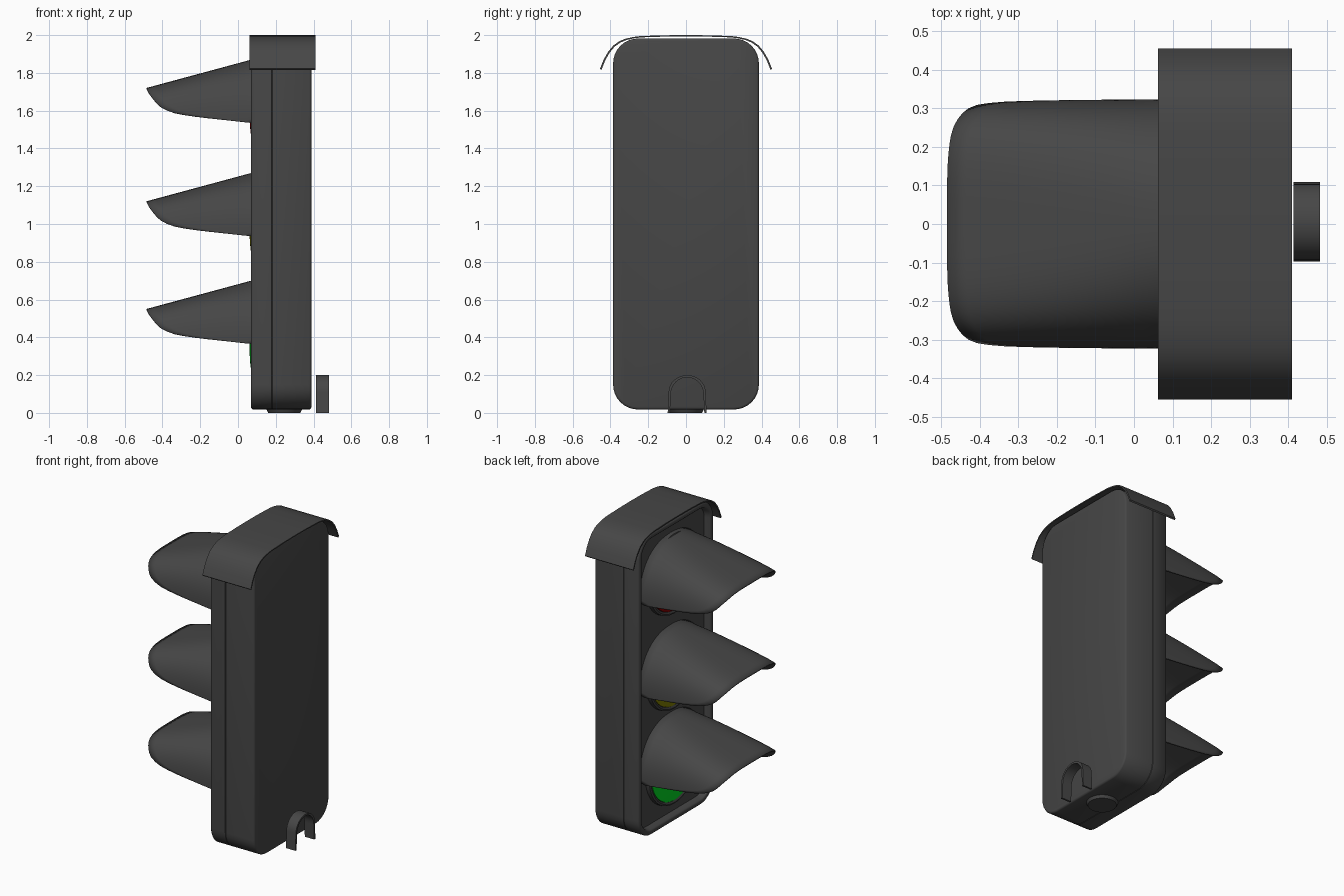
import bpy, bmesh, math
from mathutils import Matrix

if "Cube" in bpy.data.objects:
    bpy.data.objects.remove(bpy.data.objects["Cube"])


def material(name, rgb):
    m = bpy.data.materials.new(name)
    m.diffuse_color = (*rgb, 1)
    m.use_nodes = True
    m.node_tree.nodes["Principled BSDF"].inputs["Base Color"].default_value = m.diffuse_color
    return m


GREY = material("dark_grey", (0.062, 0.062, 0.062))
RED = material("dim_red", (0.22, 0.0, 0.0))
YELLOW = material("dim_yellow", (0.21, 0.2, 0.0))
GREEN = material("bright_green", (0.0, 0.65, 0.015))


def finish(name, bm, mat, angle=35, thick=0):
    bmesh.ops.recalc_face_normals(bm, faces=bm.faces)
    me = bpy.data.meshes.new(name)
    bm.to_mesh(me)
    bm.free()
    me.materials.append(mat)
    ob = bpy.data.objects.new(name, me)
    bpy.context.collection.objects.link(ob)
    bpy.ops.object.select_all(action='DESELECT')
    ob.select_set(True)
    bpy.context.view_layer.objects.active = ob
    if thick:
        s = ob.modifiers.new("thickness", 'SOLIDIFY')
        s.thickness = thick
        s.offset = -1
    bpy.ops.object.shade_smooth_by_angle(angle=math.radians(angle))
    return ob


def loft(bm, rings, closed=True, caps=False):
    """Skin a list of point rings."""
    vs = [[bm.verts.new(p) for p in r] for r in rings]
    n = len(vs[0])
    for a, b in zip(vs, vs[1:]):
        for i in range(n if closed else n - 1):
            j = (i + 1) % n
            bm.faces.new((a[i], a[j], b[j], b[i]))
    if caps:
        bm.faces.new(vs[0])
        bm.faces.new(vs[-1])


def rounded_ring(x, inset):
    """Rounded rectangle in the yz plane, centred on z = 1."""
    r = 0.132 - inset
    pts = []
    for k, (sy, sz) in enumerate([(1, 1), (-1, 1), (-1, -1), (1, -1)]):
        for i in range(9):
            a = math.radians(90 * k + 90 * i / 8)
            pts.append((x, sy * 0.254 + r * math.cos(a), 1 + sz * 0.85 + r * math.sin(a)))
    return pts


# Housing: back shell, fine door seam, front lip and recessed panel
bm = bmesh.new()
loft(bm, [rounded_ring(x, i) for x, i in [
    (0.388, 0.012), (0.385, 0.004), (0.378, 0.0), (0.182, 0.0), (0.18, 0.0025),
    (0.178, 0.0), (0.078, 0.0), (0.07, 0.008), (0.07, 0.026), (0.076, 0.034),
    (0.11, 0.042)]], caps=True)
finish("housing", bm, GREY, 50)

# Roof: thin bent sheet
half = [(0.455, 1.822), (0.435, 1.872), (0.412, 1.912), (0.385, 1.945), (0.352, 1.968),
        (0.32, 1.981), (0.28, 1.99), (0.24, 1.995), (0.12, 1.999), (0, 2.0)]
prof = half + [(-y, z) for y, z in half[-2::-1]]


def inner(p, t=0.007):
    return (p[0] * (1 - t / 0.45), p[1] - t)


section = prof + [inner(p) for p in reversed(prof)]
bm = bmesh.new()
loft(bm, [[(x, y, z) for y, z in section] for x in (0.062, 0.41)], caps=True)
finish("roof", bm, GREY)


# Visors: arched hoods, open below, squarer towards the sloping rim
RIM = [(0, -0.485), (0.03, -0.472), (0.07, -0.447), (0.1, -0.427), (0.13, -0.40),
       (0.165, -0.35), (0.19, -0.30), (0.232, -0.20), (0.335, 0.07)]


def rim_x(drop):
    for (d0, x0), (d1, x1) in zip(RIM, RIM[1:]):
        if drop <= d1:
            return x0 + (x1 - x0) * (drop - d0) / (d1 - d0)
    return RIM[-1][1]


def arch(t, n):
    s, c = abs(math.sin(t)), abs(math.cos(t))
    r = (s ** n + c ** n) ** (-1 / n)
    return r * math.sin(t), r * c


def visor(name, top):
    rings = []
    for v in range(13):
        ring = []
        for i in range(49):
            t = math.pi * (i / 48 - 0.5)
            xr = rim_x(0.335 * (1 - arch(t, 4)[1]))
            x = 0.115 + (xr - 0.115) * v / 12
            f = min(1, max(0, (0.07 - x) / 0.48))
            y, h = arch(t, 2.3 + 1.7 * f)
            ring.append((x, 0.323 * y, top + 0.27 * (x - 0.07) - 0.335 * (1 - h)))
        rings.append(ring)
    bm = bmesh.new()
    loft(bm, rings, closed=False)
    finish(name, bm, GREY, 40, 0.008)


def turned(name, profile, z, mat):
    """Turn (radius, x) points about a horizontal axis at height z."""
    bm = bmesh.new()
    loft(bm, [[(x, r * math.cos(a), z + r * math.sin(a))
               for a in (2 * math.pi * i / 40 for i in range(40))] for r, x in profile], caps=True)
    finish(name, bm, mat)


for label, top, z, mat in [("upper", 1.87, 1.62, RED), ("middle", 1.27, 1.0, YELLOW),
                           ("lower", 0.70, 0.38, GREEN)]:
    visor(label + "_visor", top)
    turned(label + "_lens_ring", [(0.262, 0.115), (0.26, 0.085), (0.25, 0.08), (0.238, 0.085),
                                  (0.236, 0.095)], z, GREY)
    turned(label + "_lens", [(0.236, 0.094), (0.236, 0.083), (0.18, 0.072), (0.11, 0.064),
                             (0.04, 0.06)], z, mat)

# Bottom mounting boss
bm = bmesh.new()
bmesh.ops.create_cone(bm, cap_ends=True, segments=32, radius1=0.085, radius2=0.1, depth=0.03,
                      matrix=Matrix.Translation((0.245, 0, 0.015)))
finish("bottom_boss", bm, GREY)


# Rear cable bracket: narrow inverted U strip
def u_shape(w, top):
    pts = [(w, 0.0)]
    for i in range(17):
        a = math.pi * i / 16
        pts.append((w * 0.95 * math.cos(a), top - 0.09 + 0.09 * math.sin(a)))
    return pts + [(-w, 0.0)]


section = u_shape(0.103, 0.2) + u_shape(0.091, 0.188)[::-1]
bm = bmesh.new()
loft(bm, [[(x, y + 0.006, z) for y, z in section] for x in (0.414, 0.482)], caps=True)
finish("rear_bracket", bm, GREY)
